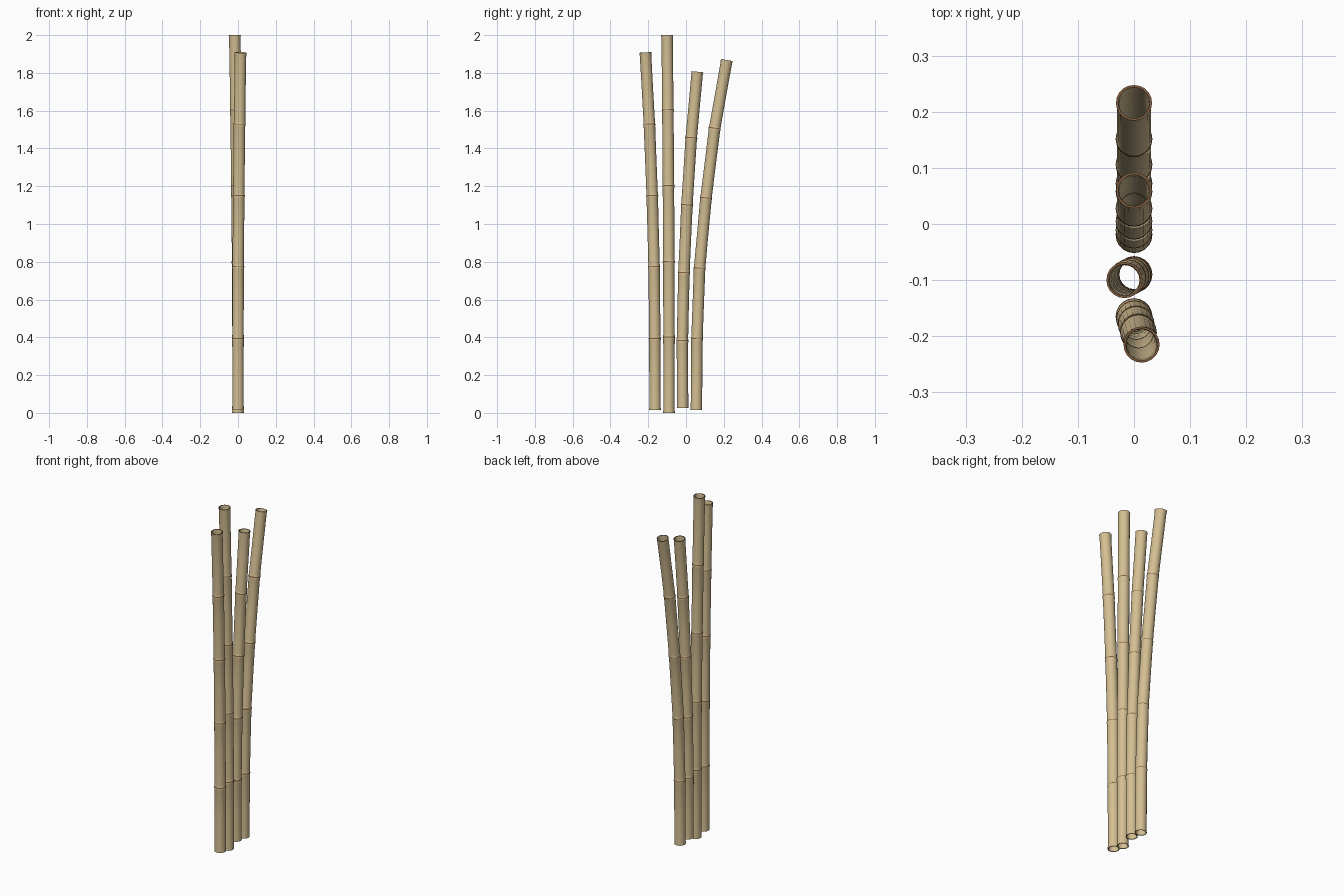
import bpy, bmesh, math
from mathutils import Vector

if "Cube" in bpy.data.objects:
    bpy.data.objects.remove(bpy.data.objects["Cube"])


def material(name, rgb):
    m = bpy.data.materials.new(name)
    m.diffuse_color = (*rgb, 1)
    m.use_nodes = True
    m.node_tree.nodes["Principled BSDF"].inputs["Base Color"].default_value = m.diffuse_color
    return m


TAN = material("bamboo tan", (0.66, 0.52, 0.29))
BROWN = material("node brown", (0.22, 0.11, 0.05))
SIDES, R, WALL = 20, 0.030, 0.004


def culm(name, path):
    """Hollow bamboo pole along path points (base, nodes, top)."""
    pts = [Vector(p) for p in path]
    last = len(pts) - 1
    # stations: (centre, axis, radius, is_brown_after)
    st = []
    for i in range(last):
        a, b = pts[i], pts[i + 1]
        d = (b - a).normalized()
        length = (b - a).length
        # each joint flares out, with a thin dark groove between joints
        prof = [(0.002, R + 0.001), (0.014, R + 0.0002), (length * 0.5, R),
                (length - 0.014, R + 0.0005), (length - 0.003, R + 0.0028)]
        if i == 0:
            prof[0] = (0.0, R + 0.001)
        if i == last - 1:
            prof[-1] = (length, R + 0.0022)
        for k, (t, r) in enumerate(prof):
            st.append((a + d * t, d, r, k == len(prof) - 1))
    bm = bmesh.new()

    def ring(c, d, r):
        u = Vector((0, 1, 0)).cross(d).normalized()
        v = d.cross(u)
        return [bm.verts.new(c + u * r * math.cos(s) + v * r * math.sin(s))
                for s in (2 * math.pi * j / SIDES for j in range(SIDES))]

    def skin(lo, hi, mat):
        for j in range(SIDES):
            k = (j + 1) % SIDES
            bm.faces.new((lo[j], lo[k], hi[k], hi[j])).material_index = mat

    outer = [ring(c, d, r) for c, d, r, _ in st]
    inner = [ring(c, d, r - WALL) for c, d, r, _ in st]
    for n in range(len(st) - 1):
        skin(outer[n], outer[n + 1], int(st[n][3]))
        skin(inner[n + 1], inner[n], 0)
    # cut ends
    skin(outer[-1], inner[-1], 1)
    skin(inner[0], outer[0], 1)
    bmesh.ops.recalc_face_normals(bm, faces=bm.faces)
    me = bpy.data.meshes.new(name)
    bm.to_mesh(me)
    bm.free()
    me.materials.append(TAN)
    me.materials.append(BROWN)
    ob = bpy.data.objects.new(name, me)
    bpy.context.collection.objects.link(ob)
    bpy.context.view_layer.objects.active = ob
    bpy.ops.object.select_all(action='DESELECT')
    ob.select_set(True)
    bpy.ops.object.shade_smooth_by_angle(angle=math.radians(35))


# four poles fanning out sideways
culm("bamboo_pole_1", [(0, -.164, .015), (0, -.166, .395), (.002, -.177, .775),
                       (.006, -.193, 1.152), (.009, -.200, 1.53), (.0125, -.216, 1.908)][:1] +
     [(0, -.165, .395), (.001, -.169, .775), (.004, -.179, 1.152),
      (.008, -.194, 1.53), (.0135, -.215, 1.908)])
culm("bamboo_pole_2", [(0, -.09, 0), (0, -.09, .402), (-.002, -.091, .803),
                       (-.006, -.093, 1.204), (-.011, -.096, 1.605), (-.017, -.1, 2)])
culm("bamboo_pole_3", [(0, -.018, .025), (0, -.019, .384), (0, -.011, .743),
                       (0, .005, 1.102), (0, .028, 1.458), (0, .060, 1.806)])
culm("bamboo_pole_4", [(0, .055, .016), (0, .058, .393), (0, .072, .767),
                       (0, .106, 1.139), (0, .152, 1.508), (0, .216, 1.868)])
